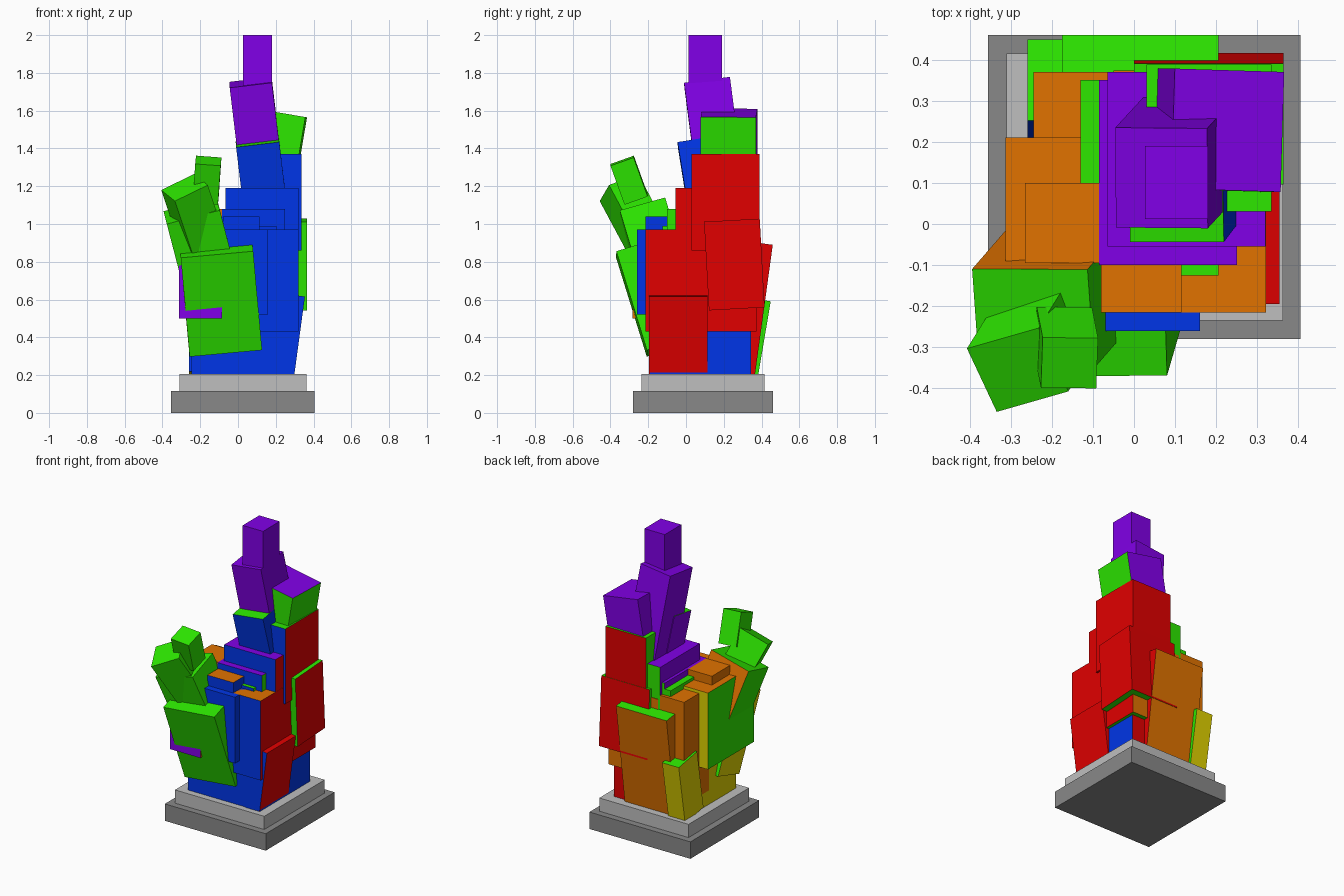
import bpy
from mathutils import Vector

cube = bpy.data.objects.get("Cube")
if cube:
    bpy.data.objects.remove(cube, do_unlink=True)


def make_material(name, rgb):
    m = bpy.data.materials.new(name)
    m.use_nodes = True
    color = (*rgb, 1.0)
    m.diffuse_color = color
    m.node_tree.nodes["Principled BSDF"].inputs["Base Color"].default_value = color
    return m


# One letter per paint colour
PAINT = {
    "g": make_material("green", (0.026, 0.8, 0)),
    "b": make_material("blue", (0, 0.036, 0.8)),
    "r": make_material("red", (0.75, 0, 0)),
    "p": make_material("purple", (0.22, 0, 0.8)),
    "o": make_material("orange", (0.75, 0.17, 0)),
    "y": make_material("olive_yellow", (0.75, 0.65, 0)),
    "d": make_material("dark_gray", (0.25, 0.25, 0.25)),
    "l": make_material("light_gray", (0.52, 0.52, 0.52)),
}


def block(name, top, size, paint, up=(0, 0, 1), right=(1, 0, 0)):
    """Box hanging below its top centre along the up direction.
    Paint letters are in the order left(-x) right(+x) front back bottom top."""
    u = Vector(up).normalized()
    r = Vector(right)
    r = (r - u * r.dot(u)).normalized()
    f = u.cross(r)
    w, d, h = size
    verts = [Vector(top) + r * (i * w / 2) + f * (j * d / 2) - u * (k * h)
             for k in (1, 0) for j in (-1, 1) for i in (-1, 1)]
    faces = [(0, 4, 6, 2), (1, 3, 7, 5), (0, 1, 5, 4),
             (2, 6, 7, 3), (0, 2, 3, 1), (4, 5, 7, 6)]
    mesh = bpy.data.meshes.new(name)
    mesh.from_pydata(verts, [], faces)
    paint = paint * 6 if len(paint) == 1 else paint
    letters = sorted(set(paint))
    for c in letters:
        mesh.materials.append(PAINT[c])
    for face, c in zip(mesh.polygons, paint):
        face.material_index = letters.index(c)
    obj = bpy.data.objects.new(name, mesh)
    bpy.context.collection.objects.link(obj)


def upright(name, x, y, z, paint):
    """Axis-aligned block from its ranges."""
    block(name, ((x[0] + x[1]) / 2, (y[0] + y[1]) / 2, z[1]),
          (x[1] - x[0], y[1] - y[0], z[1] - z[0]), paint)


# Stepped plinth
upright("plinth_bottom", (-.355, .405), (-.28, .46), (0, .115), "d")
upright("plinth_top", (-.31, .362), (-.235, .415), (.115, .205), "l")

# Upright stack in the middle
upright("core_base", (-.245, .3), (-.19, .345), (.205, .45), "ybbrgb")
upright("core_block", (-.065, .32), (-.055, .37), (.45, 1.19), "prbggp")
upright("core_step", (-.085, .25), (-.1, .35), (.45, 1.08), "pgbggp")
upright("tall_column", (.03, .335), (.03, .388), (.86, 1.37), "grbrrg")
upright("front_step", (-.03, .205), (-.125, .1), (.45, .99), "bgbggg")
upright("front_left_step", (-.08, .115), (-.215, 0), (.45, 1.04), "bbbooo")
upright("lower_block", (-.05, .321), (-.215, .374), (.43, .97), "brbogo")
upright("front_panel", (-.07, .16), (-.26, -.1), (.52, .97), "b")
upright("side_block", (-.312, -.085), (-.283, .21), (.5, 1.02), "gopyyo")
upright("side_cap", (-.265, -.085), (-.095, .1), (.6, 1.08), "o")
upright("back_step", (-.245, -.03), (.1, .37), (.3, 1.0), "o")
upright("back_inner_step", (-.13, .1), (.1, .35), (.5, 1.04), "g")

# Leaning slabs around the foot
block("right_foot_slab", (.265, -.04, .628), (.18, .31, .428), "brbrrr",
      (.135, 0, 1))
block("right_panel", (.182, .243, 1.02), (.364, .295, .47), "grgrgg",
      (0, -.055, 1))
block("back_slab", (.015, .385, .9), (.38, .15, .7), "orooog", (0, .137, 1))
block("back_corner_slab", (-.197, .35, .607), (.125, .2, .41), "ygbyyg",
      (0, .17, 1))

# Green branch on the left
block("branch_front_slab", (-.115, -.25, .875), (.385, .25, .55), "yggggg",
      (-.09, -.31, 1), (1, 0, .1))
block("branch_shoulder", (-.245, -.23, 1.07), (.29, .25, .57), "gggogg",
      (-.26, -.3, 1), (1, 0, .25))
block("branch_arm", (-.283, -.355, 1.193), (.2, .18, .36), "g",
      (-.28, -.45, .84), (.175, .05, .085))
block("branch_tip", (-.157, -.338, 1.335), (.135, .13, .22), "g",
      (.07, -.36, 1), (1, 0, -.1))

# Spire
block("spire_blue_block", (.103, .05, 1.435), (.23, .19, .45), "pbbppg",
      (-.12, -.16, 1), (1, 0, .09))
block("spire_side_block", (.228, .228, 1.588), (.27, .292, .3), "pggppp",
      (.17, 0, 1), (1, -.03, 0))
block("spire_leaning_block", (.067, .112, 1.75), (.225, .245, .64), "p",
      (-.12, -.13, 1), (1, 0, .05))
upright("spire_tip", (.027, .18), (.012, .19), (1.68, 2), "p")
